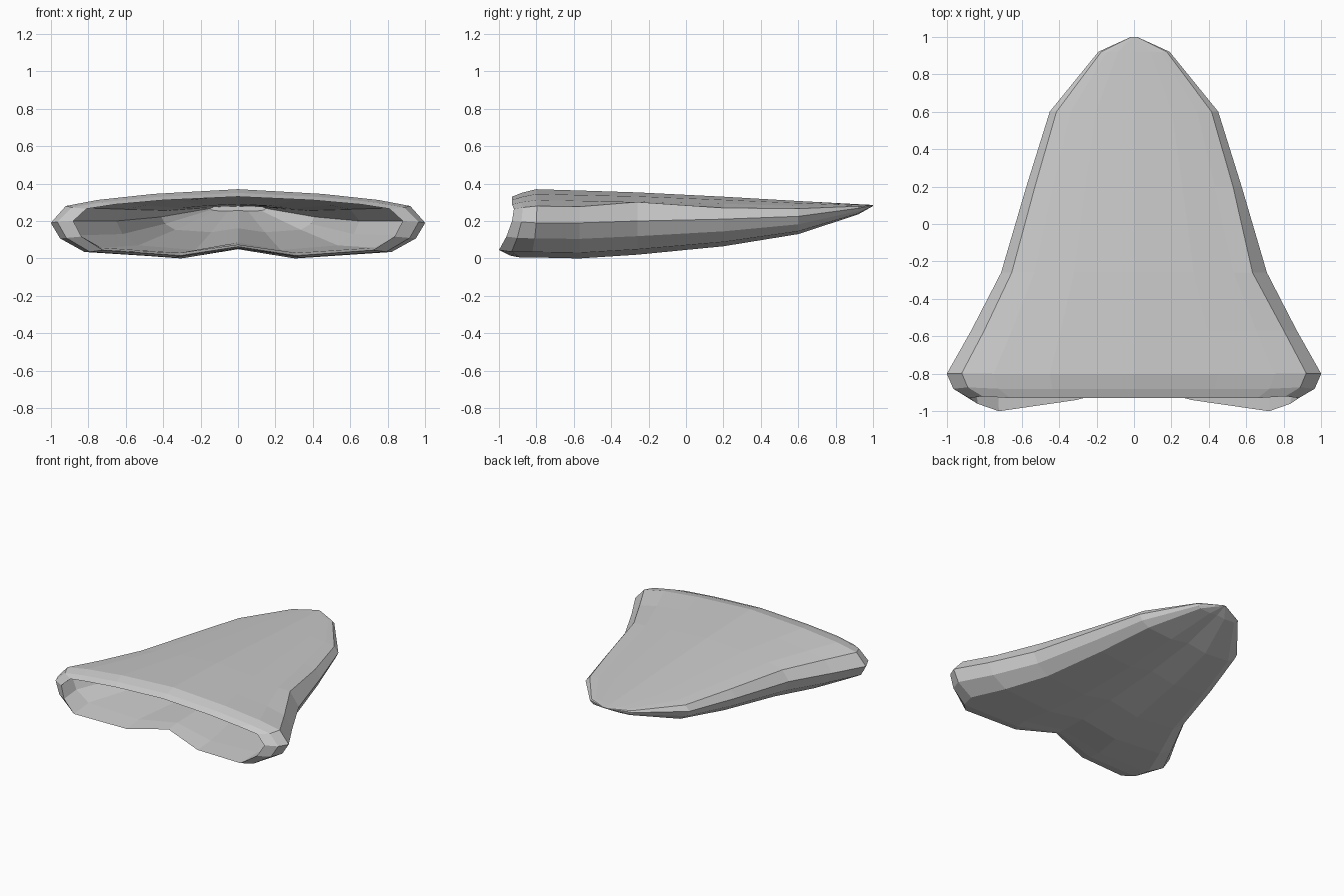
import bpy, bmesh

cube = bpy.data.objects.get("Cube")
if cube:
    bpy.data.objects.remove(cube)

# Half cross-section, top centre to bottom centre: share of width,
# height share (above or below the side edge), forward offset of the lip
PROFILE = [(0, 1, 0), (.45, .86, 0), (.75, .68, 0), (.92, .5, .01), (1, 0, .0),
           (.95, -.45, -.03), (.82, -.84, -.07), (.35, -1, -.01), (0, -.74, .07)]

# Stations: y, half width, top, side edge, bottom, lip strength
INNER = [(.88, .15, .279, .267, .253, 0), (.5, .41, .29, .222, .14, 0),
         (-.26, .65, .325, .2, .045, 0), (-.78, .89, .34, .2, .03, .4)]
OUTER = [(-.93, .88, .33, .2, .015, 1), (-.88, .965, .35, .195, .005, .75),
         (-.8, 1, .37, .19, .005, .3), (-.57, .87, .363, .19, 0, 0),
         (-.26, .71, .353, .2, .02, 0), (.2, .575, .33, .21, .065, 0),
         (.6, .45, .307, .225, .13, 0), (.92, .19, .29, .268, .235, 0),
         (1, .015, .286, .283, .28, 0)]


def ring(bm, y, width, top, side, bottom, lip):
    half = []
    for fx, fz, fwd in PROFILE:
        reach = top - side if fz > 0 else side - bottom
        half.append((fx * width, y + lip * fwd, side + fz * reach))
    left = [bm.verts.new(p) for p in half]
    right = [bm.verts.new((-x, yy, z)) for x, yy, z in half[-2:0:-1]]
    return left + right


# Hollow shell: cavity from its closed end forward to the lip, then the outside
bm = bmesh.new()
rings = [ring(bm, *station) for station in INNER + OUTER]
for a, b in zip(rings, rings[1:]):
    for i in range(len(a)):
        j = (i + 1) % len(a)
        bm.faces.new((a[i], a[j], b[j], b[i]))
bm.faces.new(rings[0])
bm.faces.new(rings[-1])

# Sharper shoulder crease on the left side
crease = rings[len(INNER) + 4][3]
crease.co.x -= .02
crease.co.z += .025

bmesh.ops.recalc_face_normals(bm, faces=bm.faces)
mesh = bpy.data.meshes.new("hollow_shell")
bm.to_mesh(mesh)
bm.free()
shell = bpy.data.objects.new("hollow_shell", mesh)
bpy.context.collection.objects.link(shell)

grey = bpy.data.materials.new("light_grey")
grey.use_nodes = True
colour = (.6, .6, .6, 1)
grey.diffuse_color = colour
grey.node_tree.nodes["Principled BSDF"].inputs["Base Color"].default_value = colour
mesh.materials.append(grey)
